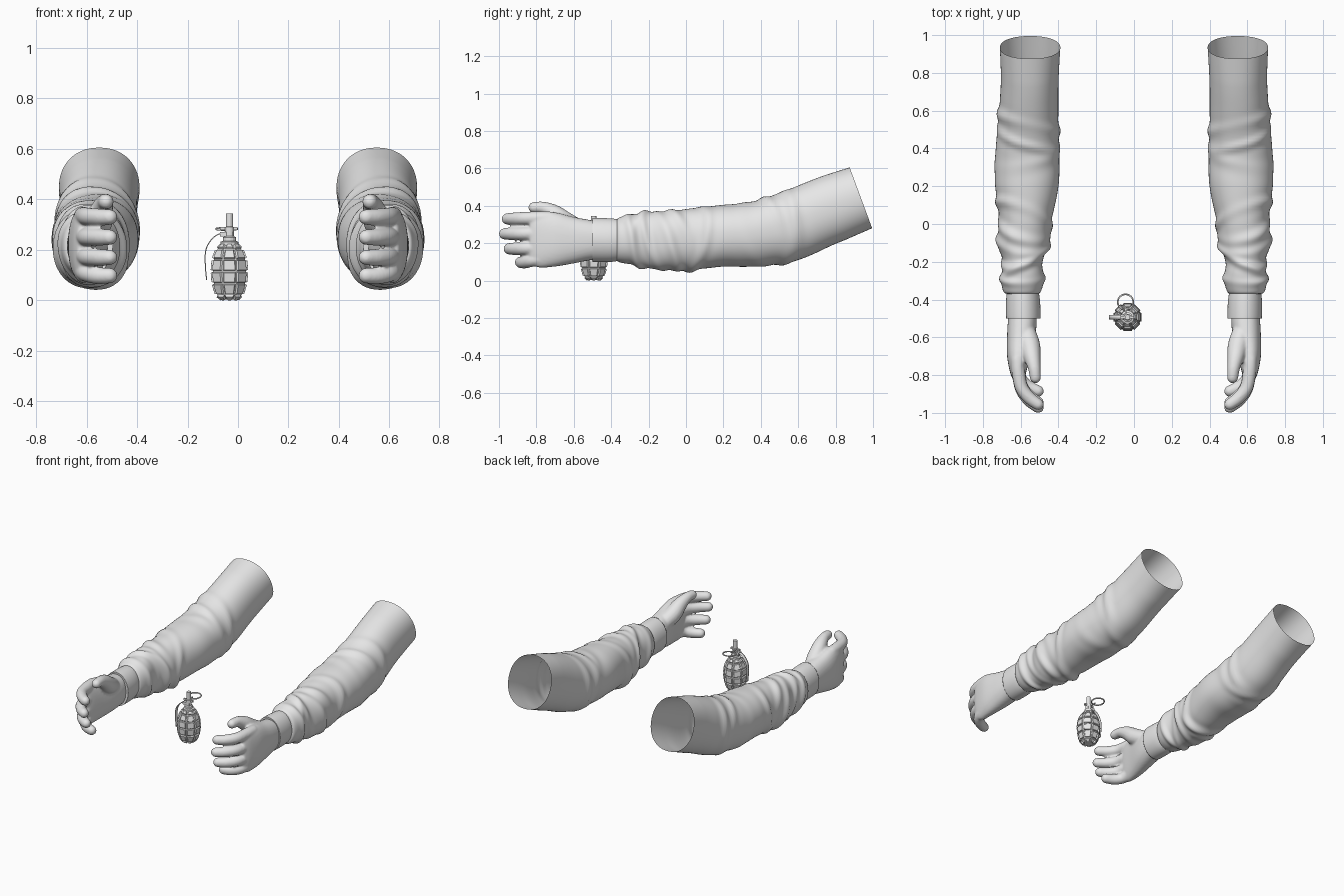
import bpy, bmesh
from math import sin, cos, pi, exp, copysign
from mathutils import Vector

cube = bpy.data.objects.get("Cube")
if cube:
    bpy.data.objects.remove(cube, do_unlink=True)

grey = bpy.data.materials.new("plain grey")
grey.use_nodes = True
colour = (0.8, 0.8, 0.8, 1)
grey.diffuse_color = colour
grey.node_tree.nodes["Principled BSDF"].inputs["Base Color"].default_value = colour

# Pull ring
bpy.ops.mesh.primitive_torus_add(location=(-.045, -.413, .283), major_radius=.041, minor_radius=.0045,
                                 major_segments=32, minor_segments=8, rotation=(.08, 0, 0))
pull_ring = bpy.context.object
pull_ring.name = "pull_ring"
pull_ring.data.materials.append(grey)
bpy.ops.object.shade_smooth()


def finish(name, bm, smooth=True):
    """Turn a bmesh into an object."""
    bmesh.ops.recalc_face_normals(bm, faces=bm.faces)
    for f in bm.faces:
        f.smooth = smooth
    mesh = bpy.data.meshes.new(name)
    bm.to_mesh(mesh)
    bm.free()
    mesh.materials.append(grey)
    obj = bpy.data.objects.new(name, mesh)
    bpy.context.collection.objects.link(obj)
    return obj


def spline(rows, steps):
    """Catmull-Rom points through rows of any width."""
    rows = [Vector(r) for r in rows]
    out = []
    for i in range(len(rows) - 1):
        a, b = rows[max(i - 1, 0)], rows[i]
        c, d = rows[i + 1], rows[min(i + 2, len(rows) - 1)]
        for k in range(steps):
            t = k / steps
            out.append(0.5 * (2 * b + (c - a) * t + (2 * a - 5 * b + 4 * c - d) * t * t
                              + (3 * b - 3 * c + d - a) * t ** 3))
    return out + [rows[-1]]


def skin(bm, rings, caps=False):
    """Join rings of points with quads and return the quads."""
    rings = [[bm.verts.new(p) for p in ring] for ring in rings]
    segs = len(rings[0])
    quads = [bm.faces.new((p[k], p[(k + 1) % segs], q[(k + 1) % segs], q[k]))
             for p, q in zip(rings, rings[1:]) for k in range(segs)]
    if caps:
        bm.faces.new(rings[0])
        bm.faces.new(rings[-1])
    return quads


def loft(bm, rows, steps, segs, power=1.0, shape=None, caps=False):
    """Skin rounded sections given as (y, x low, x high, z low, z high)."""
    rings = []
    for y, x0, x1, z0, z1 in spline(rows, steps):
        ring = []
        for k in range(segs):
            a = 2 * pi * k / segs
            c, s = [copysign(abs(v) ** power, v) for v in (cos(a), sin(a))]
            grow, shift = shape(y, a, s * (z1 - z0) / 2) if shape else (0, 0)
            ring.append(((x0 + x1) / 2 + c * ((x1 - x0) / 2 + grow), y + shift,
                         (z0 + z1) / 2 + s * ((z1 - z0) / 2 + grow)))
        rings.append(ring)
    skin(bm, rings, caps)


# Cloth folds: (position along arm, slant, facing angle, width, height)
FOLDS = [(.54, .05, .4, .04, .011), (.46, -.06, 2.6, .035, .01), (.36, .06, 4, .05, .005),
         (.05, .07, .5, .035, .011), (-.03, -.07, 2.2, .04, .012), (-.1, .06, 5, .035, .011),
         (-.17, -.06, .8, .03, .012), (-.23, .05, 3, .03, .01), (-.29, -.03, 1.5, .03, .011)]


def sleeve_shape(y, a, dz):
    """Fold height and the slant of the upper opening."""
    grow = 0
    for pos, slant, face, width, height in FOLDS:
        d = ((y - pos - slant * cos(a - face)) / width) ** 2
        grow += height * (1 - d) * exp(-d) * (.65 + .35 * cos(2 * a - face))
    fade = min(max((y + .36) / .06, 0), 1)
    tilt = min(max((y - .3) / .5, 0), 1)
    return grow * fade, -.37 * tilt * dz


SLEEVE = [(-.37, .52, .66, .12, .31), (-.36, .495, .69, .1, .335), (-.29, .475, .705, .085, .355),
          (-.2, .485, .695, .065, .365), (-.1, .45, .725, .055, .37), (.02, .435, .715, .055, .385),
          (.2, .4, .735, .075, .405), (.35, .395, .735, .075, .42), (.55, .4, .72, .105, .475),
          (.75, .4, .705, .2, .545), (.935, .39, .71, .28, .605)]
CUFF = [(-.34, .51, .67, .11, .325), (-.4, .498, .677, .1, .332), (-.49, .495, .677, .1, .335),
        (-.5, .5, .672, .105, .33), (-.495, .53, .65, .13, .3)]
PALM = [(-.44, .52, .66, .12, .31), (-.52, .515, .668, .108, .325), (-.6, .525, .672, .092, .34),
        (-.7, .55, .672, .075, .365), (-.79, .572, .655, .07, .37), (-.835, .59, .635, .1, .345)]
# Fingers: (knuckle height, tip height, tip position)
FINGERS = [(.335, .33, -.955), (.252, .25, -.97), (.175, .17, -.945), (.115, .098, -.885)]


def limb(bm, path):
    """Round-ended tube along a path of (x, y, z, radius)."""
    points = spline(path, 5)
    spots = [p.xyz for p in points]
    first, last = (spots[1] - spots[0]).normalized(), (spots[-1] - spots[-2]).normalized()
    r0, r1 = points[0].w, points[-1].w
    bends = [.25, .5, .75, .95]
    tube = [(spots[0] - first * r0 * sin(b * pi / 2), r0 * cos(b * pi / 2)) for b in reversed(bends)]
    tube += [(s, p.w) for s, p in zip(spots, points)]
    tube += [(spots[-1] + last * r1 * sin(b * pi / 2), r1 * cos(b * pi / 2)) for b in bends]
    rings = []
    for i, (spot, r) in enumerate(tube):
        along = tube[min(i + 1, len(tube) - 1)][0] - tube[max(i - 1, 0)][0]
        across = along.cross(Vector((0, 0, 1))).normalized()
        up = across.cross(along).normalized()
        rings.append([spot + r * (across * cos(k * pi / 8) + up * sin(k * pi / 8)) for k in range(16)])
    skin(bm, rings, caps=True)


# Sleeves and cuffs
bm = bmesh.new()
loft(bm, SLEEVE, 12, 72, .92, sleeve_shape)
sleeves = finish("sleeves", bm)
bm = bmesh.new()
loft(bm, CUFF, 4, 48)
cuffs = finish("cuffs", bm)

# Hands: palm, fingers and thumb fused into one skin
bm = bmesh.new()
loft(bm, PALM, 4, 40, .85, caps=True)
for base, tip, end in FINGERS:
    reach = end + .78
    limb(bm, [(.617, -.72, base, .034), (.612, -.78, base, .036),
              (.596, -.78 + reach * .48, (base + tip) / 2, .035),
              (.555, -.78 + reach * .8, tip, .034), (.508, end, tip, .031)])
limb(bm, [(.575, -.56, .27, .05), (.552, -.64, .31, .055), (.54, -.7, .358, .046),
          (.528, -.76, .388, .034), (.522, -.813, .391, .03)])
hands = finish("hands", bm)
fuse = hands.modifiers.new("fuse", 'REMESH')
fuse.mode = 'VOXEL'
fuse.voxel_size = .007
fuse.use_smooth_shade = True
soften = hands.modifiers.new("soften", 'SMOOTH')
soften.factor = .5
soften.iterations = 6

for part in (sleeves, cuffs, hands):
    part.modifiers.new("other_arm", 'MIRROR')

# Grenade stands between the arms
CENTRE = Vector((-.034, -.493, 0))


def lathe(bm, profile, segs):
    """Revolve (radius, height) points around the grenade axis."""
    turns = [2 * pi * (k + .5) / segs for k in range(segs)]
    return skin(bm, [[CENTRE + Vector((r * cos(t), r * sin(t), z)) for t in turns]
                     for r, z in profile], caps=True)


def box(bm, size, place):
    made = bmesh.ops.create_cube(bm, size=1)["verts"]
    bmesh.ops.scale(bm, vec=size, verts=made)
    bmesh.ops.translate(bm, vec=CENTRE + Vector(place), verts=made)


# Body with raised blocks between grooves
bm = bmesh.new()
blocks = lathe(bm, [(.028, .003), (.052, .022), (.067, .068), (.071, .115),
                    (.067, .162), (.051, .202), (.03, .222)], 8)
bmesh.ops.recalc_face_normals(bm, faces=bm.faces)
bm.normal_update()
bmesh.ops.inset_individual(bm, faces=blocks, thickness=.004, depth=0)
bmesh.ops.inset_individual(bm, faces=blocks, thickness=.003, depth=.009)
body = finish("grenade_body", bm, smooth=False)
bevel = body.modifiers.new("soft_edges", 'BEVEL')
bevel.width = .002
bevel.segments = 2

# Neck collar and fuse stem
bm = bmesh.new()
lathe(bm, [(.03, .21), (.036, .216), (.036, .232), (.026, .236), (.026, .25),
           (.018, .254), (.018, .29), (.014, .292), (.014, .345)], 16)
finish("grenade_fuse", bm, smooth=False)

# Lever bracket and safety pin
bm = bmesh.new()
box(bm, (.05, .028, .018), (-.012, 0, .262))
box(bm, (.07, .012, .012), (-.002, 0, .285))
box(bm, (.007, .06, .007), (-.01, .025, .283))
finish("lever_bracket", bm, smooth=False)

# Curved safety lever
bm = bmesh.new()
path = spline([(-.02, .272), (-.055, .258), (-.083, .228), (-.097, .19), (-.097, .13), (-.092, .08)], 5)
strip = [[bm.verts.new(CENTRE + Vector((x, w, z))) for w in (-.012, .012)] for x, z in path]
for p, q in zip(strip, strip[1:]):
    bm.faces.new((p[0], p[1], q[1], q[0]))
lever = finish("safety_lever", bm)
lever.modifiers.new("thickness", 'SOLIDIFY').thickness = .004
